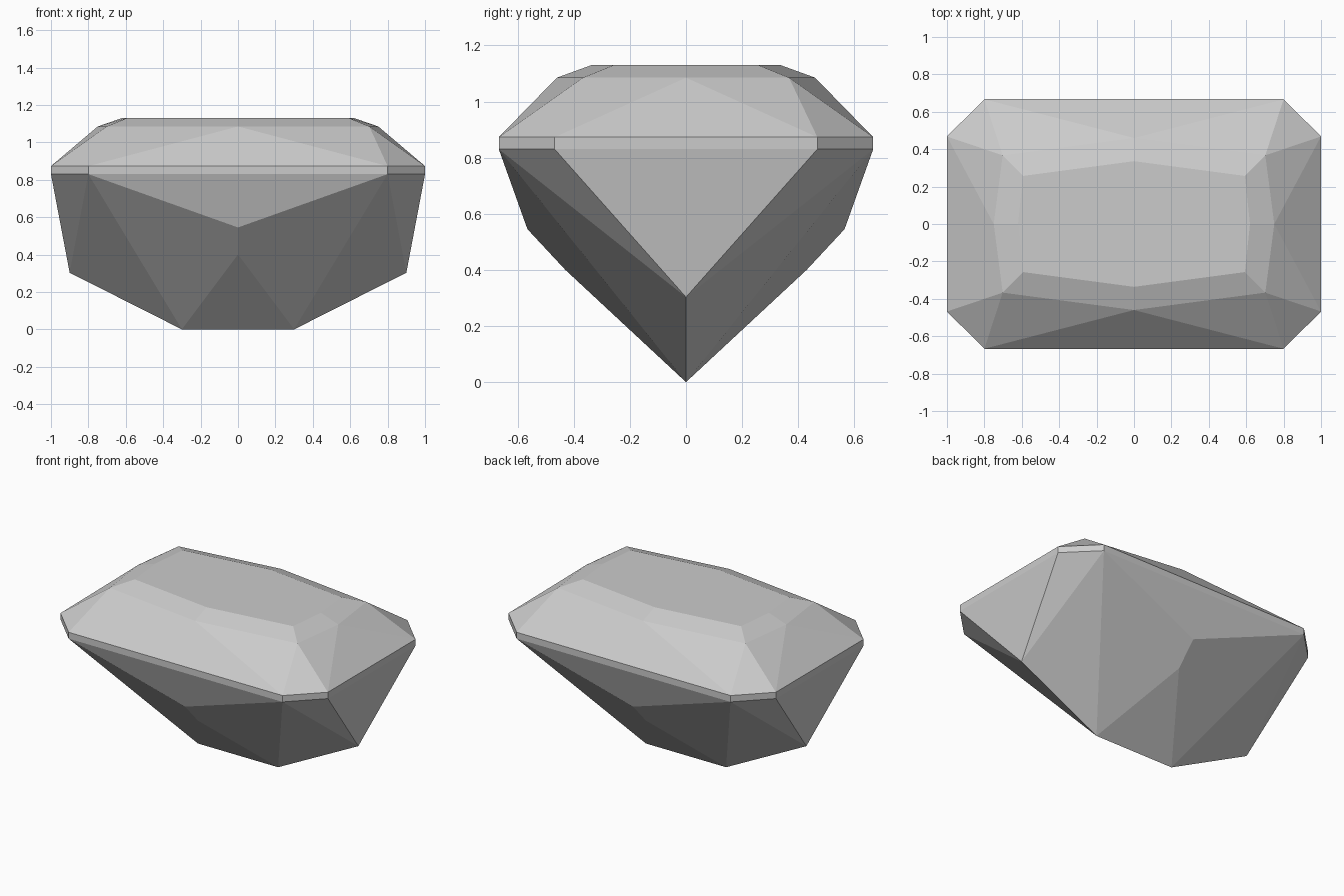
import bpy
import bmesh

cube = bpy.data.objects.get("Cube")
if cube:
    bpy.data.objects.remove(cube, do_unlink=True)

# One flat grey for the whole stone
grey = bpy.data.materials.new("pale_grey")
grey.use_nodes = True
colour = (0.6, 0.6, 0.6, 1)
grey.diffuse_color = colour
bsdf = grey.node_tree.nodes["Principled BSDF"]
bsdf.inputs["Base Color"].default_value = colour
bsdf.inputs["Roughness"].default_value = 0.5

# Heights of the horizontal levels
TABLE, SHOULDER, GIRDLE_TOP, GIRDLE_LOW = 1.13, 1.085, 0.873, 0.83


def ring(points, z):
    return [(x, y, z) for x, y in points]


# One quarter of each ring, from the long side round to the short end
table = ring([(0, 0.336), (0.593, 0.257), (0.62, 0)], TABLE)
shoulder = ring([(0, 0.46), (0.702, 0.367), (0.75, 0)], SHOULDER)
outline = [(0, 0.667), (0.8, 0.667), (1, 0.468), (1, 0)]
upper = ring(outline, GIRDLE_TOP)
lower = ring(outline, GIRDLE_LOW)

# Single points of the underside
belly = (0, 0.565, 0.545)
notch = (0, 0.43, 0.40)
end_point = (0.9, 0, 0.303)
keel = (0.3, 0, 0)

facets = [[(0, 0, TABLE)] + table]
# Bevel round the table
facets += [[table[i], table[i + 1], shoulder[i + 1], shoulder[i]] for i in range(2)]
# Crown
facets += [
    [shoulder[0], upper[0], upper[1]],
    [shoulder[0], upper[1], shoulder[1]],
    [shoulder[1], upper[1], upper[2]],
    [shoulder[1], upper[2], shoulder[2]],
    [shoulder[2], upper[2], upper[3]],
]
# Girdle
facets += [[upper[i], upper[i + 1], lower[i + 1], lower[i]] for i in range(3)]
# Pavilion
facets += [
    [lower[0], lower[1], belly],
    [belly, lower[1], keel, notch],
    [notch, keel, (0, 0, 0)],
    [lower[1], end_point, keel],
    [lower[1], lower[2], end_point],
    [lower[2], lower[3], end_point],
]

bm = bmesh.new()
for facet in facets:
    bm.faces.new([bm.verts.new(p) for p in facet])
bmesh.ops.remove_doubles(bm, verts=bm.verts, dist=0.0005)

# Mirror the quarter to the full stone
for axis in "XY":
    bmesh.ops.mirror(bm, geom=bm.verts[:] + bm.edges[:] + bm.faces[:],
                     axis=axis, merge_dist=0.0005)
bmesh.ops.remove_doubles(bm, verts=bm.verts, dist=0.0005)
bmesh.ops.recalc_face_normals(bm, faces=bm.faces)
# Join the coplanar halves into whole facets
bmesh.ops.dissolve_limit(bm, angle_limit=0.005, verts=bm.verts, edges=bm.edges)

mesh = bpy.data.meshes.new("cut_gemstone")
bm.to_mesh(mesh)
bm.free()
mesh.materials.append(grey)
gem = bpy.data.objects.new("cut_gemstone", mesh)
bpy.context.collection.objects.link(gem)
